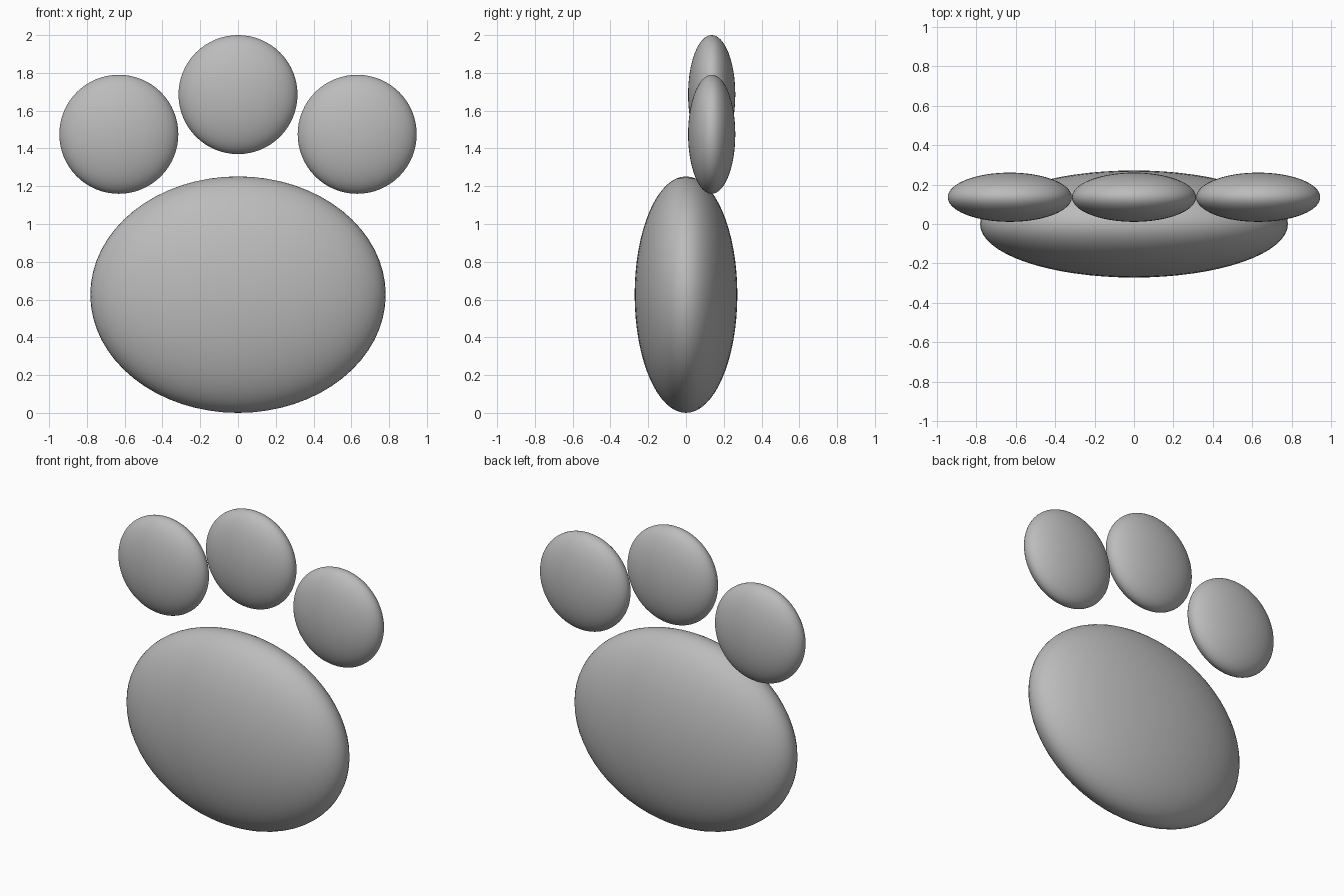
import bpy

# Remove the default cube
cube = bpy.data.objects.get("Cube")
if cube:
    bpy.data.objects.remove(cube, do_unlink=True)

# Single grey material
GREY = (0.5, 0.5, 0.5, 1.0)
grey = bpy.data.materials.new("soft grey")
grey.use_nodes = True
grey.diffuse_color = GREY
grey.node_tree.nodes["Principled BSDF"].inputs["Base Color"].default_value = GREY


def ellipsoid(name, centre, radii):
    """Smooth sphere stretched to the given half sizes."""
    bpy.ops.mesh.primitive_uv_sphere_add(segments=64, ring_count=32, radius=1, location=centre)
    ob = bpy.context.object
    ob.name = name
    ob.scale = radii
    bpy.ops.object.transform_apply(location=False, rotation=False, scale=True)
    bpy.ops.object.shade_smooth()
    ob.data.materials.append(grey)
    return ob


# Large palm pad
ellipsoid("palm_pad", (0, 0, 0.626), (0.782, 0.272, 0.626))

# Three flattened toe pads, set slightly to the back
TOE = (0.315, 0.125, 0.315)
ellipsoid("middle_toe", (0, 0.136, 1.685), TOE)
for side, name in ((1, "left_toe"), (-1, "right_toe")):
    ellipsoid(name, (side * 0.631, 0.136, 1.475), TOE)
